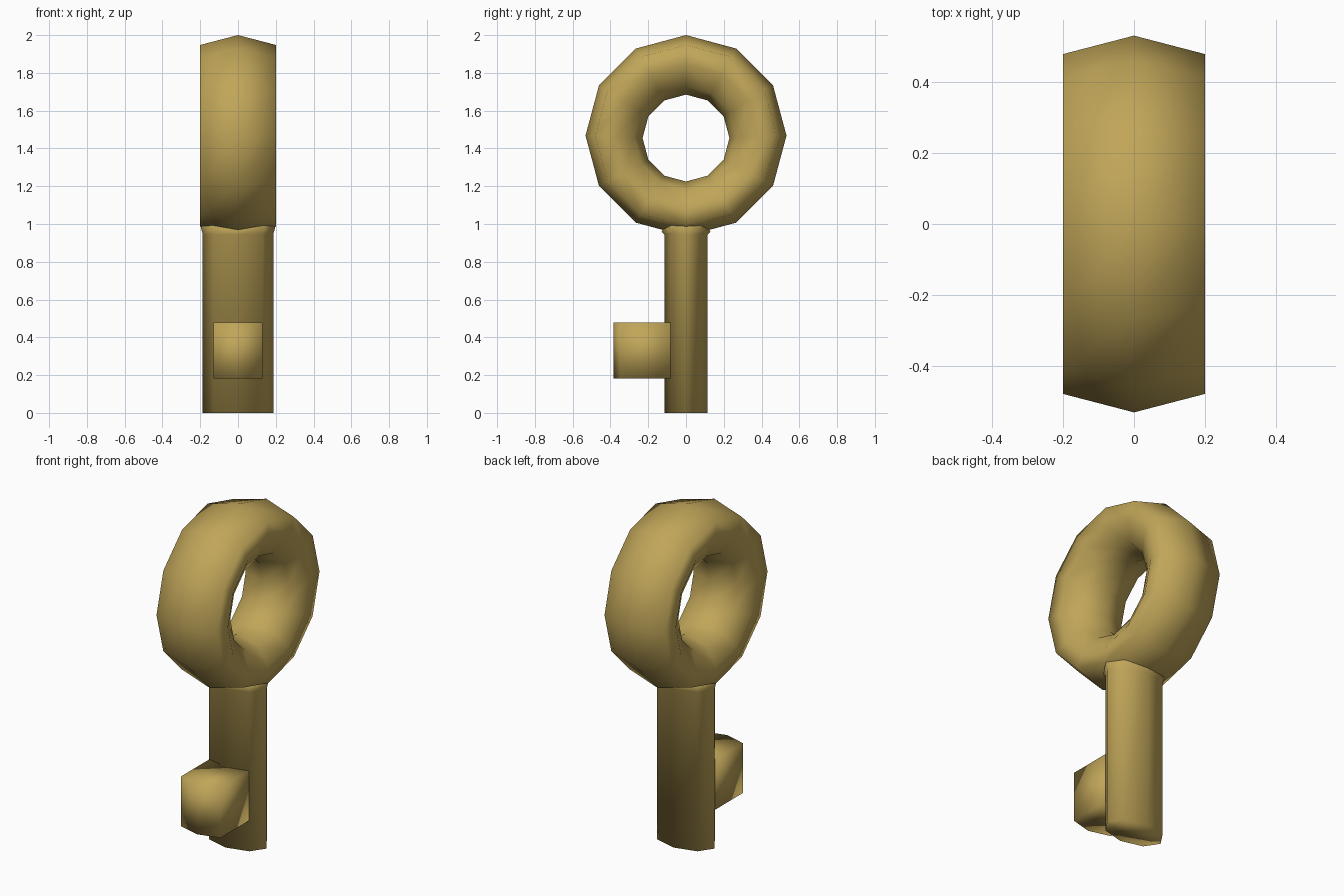
import bpy, bmesh, math

if "Cube" in bpy.data.objects:
    bpy.data.objects.remove(bpy.data.objects["Cube"])

brass = bpy.data.materials.new("old_brass")
brass.diffuse_color = (0.53, 0.38, 0.10, 1)
brass.use_nodes = True
brass.node_tree.nodes["Principled BSDF"].inputs["Base Color"].default_value = brass.diffuse_color


def make(name, loops, closed=False):
    """Skin a list of equal-length point loops; cap the ends unless closed."""
    bm = bmesh.new()
    rows = [[bm.verts.new(p) for p in loop] for loop in loops]
    n = len(rows[0])
    for i in range(len(rows) if closed else len(rows) - 1):
        a, b = rows[i], rows[(i + 1) % len(rows)]
        for j in range(n):
            k = (j + 1) % n
            bm.faces.new((a[j], a[k], b[k], b[j]))
    if not closed:
        bm.faces.new(rows[0])
        bm.faces.new(rows[-1])
    bmesh.ops.recalc_face_normals(bm, faces=bm.faces[:])
    for f in bm.faces:
        f.smooth = True
    me = bpy.data.meshes.new(name)
    bm.to_mesh(me)
    bm.free()
    me.materials.append(brass)
    ob = bpy.data.objects.new(name, me)
    bpy.context.collection.objects.link(ob)
    return ob


# Ring handle: section (x, radius, centre height) with a rounded inner side,
# swept in 12 steps
half = [(0.2, 0.48, 1.468), (0.2, 0.38, 1.462), (0.14, 0.273, 1.456)]
section = ([(0, 0.532, 1.468)] + half + [(0, 0.23, 1.455)]
           + [(-x, r, z) for x, r, z in reversed(half)])
make("ring_handle",
     [[(x, r * math.sin(i * math.pi / 6), z + r * math.cos(i * math.pi / 6))
       for x, r, z in section] for i in range(12)], closed=True)


# Shaft: eight-sided oval with a small flare where it meets the ring;
# lift raises the loop towards its left and right ends
def oval(rx, ry, z, lift=0):
    angles = [i * math.pi / 4 for i in range(8)]
    return [(rx * math.cos(a), ry * math.sin(a), z + lift * math.cos(a) ** 2)
            for a in angles]


make("shaft", [oval(0.187, 0.115, 0), oval(0.187, 0.115, 0.945),
               oval(0.198, 0.13, 0.958, 0.03), oval(0.17, 0.09, 1.02)])

# Bit: block with a shallow pointed front face
outline = [(-0.13, -0.06), (-0.13, -0.35), (0, -0.385), (0.13, -0.35), (0.13, -0.06)]
make("key_bit", [[(x, y, z) for x, y in outline] for z in (0.182, 0.478)])
